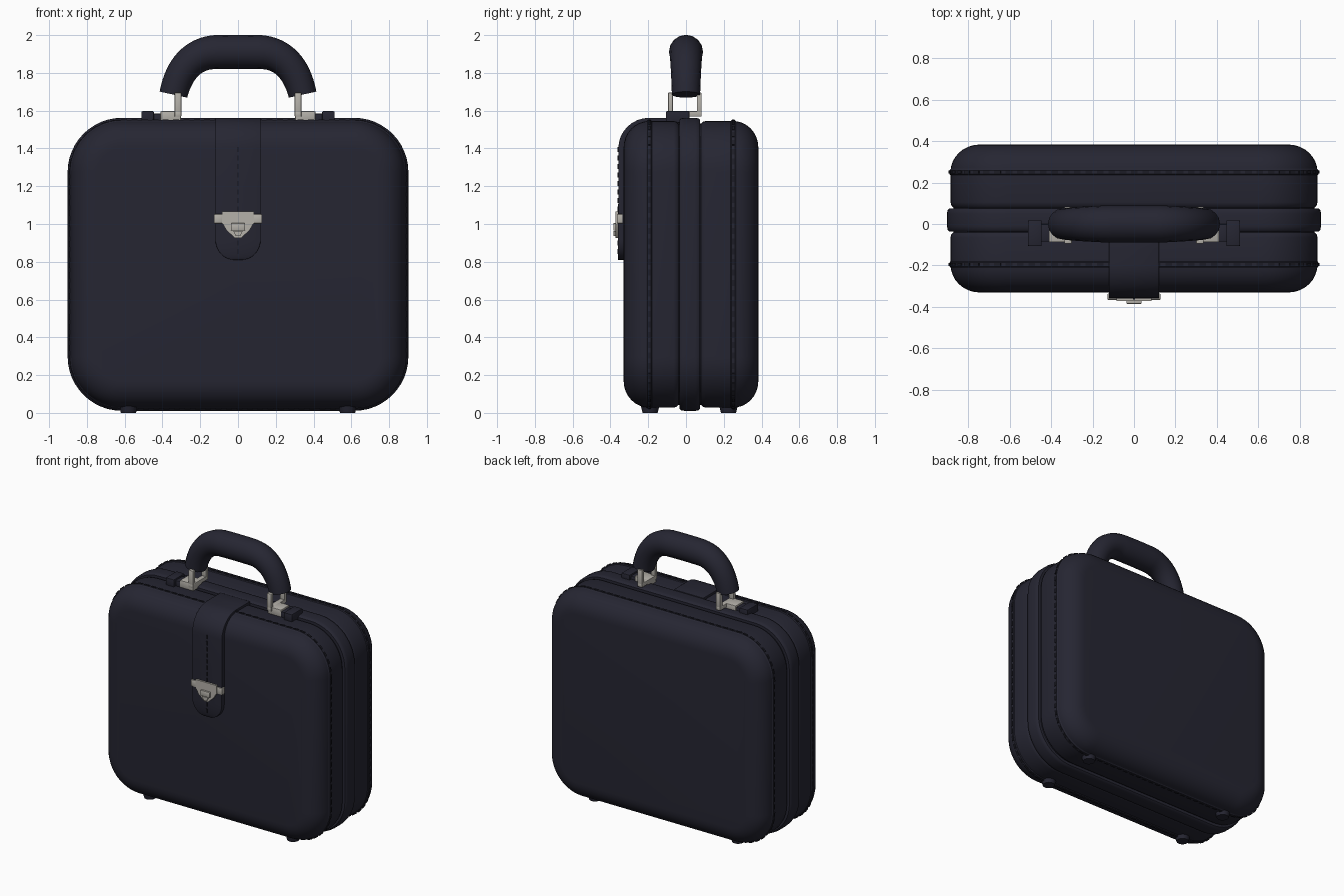
import bpy, bmesh, math
from mathutils import Vector, Matrix

if "Cube" in bpy.data.objects:
    bpy.data.objects.remove(bpy.data.objects["Cube"])


def material(name, rgb):
    m = bpy.data.materials.new(name)
    m.diffuse_color = (*rgb, 1)
    m.use_nodes = True
    m.node_tree.nodes["Principled BSDF"].inputs["Base Color"].default_value = m.diffuse_color
    return m


LEATHER = material("navy leather", (0.019, 0.019, 0.032))
THREAD = material("dark thread", (0.012, 0.012, 0.019))
METAL = material("brushed nickel", (0.46, 0.44, 0.40))


def finish(name, bm, mat, angle=40, recalc=True):
    if recalc:
        bmesh.ops.recalc_face_normals(bm, faces=bm.faces)
    me = bpy.data.meshes.new(name)
    bm.to_mesh(me)
    bm.free()
    ob = bpy.data.objects.new(name, me)
    bpy.context.collection.objects.link(ob)
    me.materials.append(mat)
    bpy.ops.object.select_all(action='DESELECT')
    bpy.context.view_layer.objects.active = ob
    ob.select_set(True)
    bpy.ops.object.shade_smooth_by_angle(angle=math.radians(angle))
    return ob


HW, ZB, ZT, R = 0.885, 0.028, 1.545, 0.27


def outline(inset, n=12):
    """Rounded rectangle in x,z, shrunk by inset."""
    r = R - inset
    pts = []
    for k, (sx, sz) in enumerate([(1, 1), (-1, 1), (-1, -1), (1, -1)]):
        cx = sx * (HW - R)
        cz = ZT - R if sz > 0 else ZB + R
        for i in range(n + 1):
            a = math.pi / 2 * (k + i / n)
            pts.append((cx + r * math.cos(a), cz + r * math.sin(a)))
    return pts


def loft(name, profile, mat, closed=False, angle=40):
    """Skin rounded rectangles along y; profile is (y, inset)."""
    bm = bmesh.new()
    rings = [[bm.verts.new((x, y, z)) for x, z in outline(i)] for y, i in profile]
    pairs = list(zip(rings, rings[1:]))
    if closed:
        pairs.append((rings[-1], rings[0]))
    for a, b in pairs:
        for j in range(len(a)):
            k = (j + 1) % len(a)
            bm.faces.new((a[j], a[k], b[k], b[j]))
    if not closed:
        bm.faces.new(rings[0])
        bm.faces.new(rings[-1])
    return finish(name, bm, mat, angle)


def add_box(bm, x, y, z, mtx=None):
    c = Vector(((x[0] + x[1]) / 2, (y[0] + y[1]) / 2, (z[0] + z[1]) / 2))
    m = Matrix.Translation(c) @ Matrix.Diagonal((x[1] - x[0], y[1] - y[0], z[1] - z[0], 1))
    bmesh.ops.create_cube(bm, size=1, matrix=mtx @ m if mtx else m)


def box(name, x, y, z, mat, bevel=0.006):
    bm = bmesh.new()
    add_box(bm, x, y, z)
    if bevel:
        bmesh.ops.bevel(bm, geom=bm.edges[:], offset=bevel, segments=2, profile=0.5, affect='EDGES')
    return finish(name, bm, mat)


def plate(name, pts, y0, y1, mat):
    """Extrude an x,z polygon along y."""
    bm = bmesh.new()
    f = bm.faces.new([bm.verts.new((x, y0, z)) for x, z in pts])
    g = bmesh.ops.extrude_face_region(bm, geom=[f])
    bmesh.ops.translate(bm, verts=[v for v in g['geom'] if isinstance(v, bmesh.types.BMVert)],
                        vec=(0, y1 - y0, 0))
    return finish(name, bm, mat)


# case body: pillowed front and back with grooves beside the middle band
F, S = 0.14, 8
arc = [(i / S * math.pi / 2) for i in range(S + 1)]
front = [(-0.195 - 0.135 * math.cos(a), F * (1 - math.sin(a))) for a in arc]
back = [(0.25 + 0.133 * math.sin(a), F * (1 - math.cos(a))) for a in arc]
mid = [(-0.065, 0), (-0.05, 0.004), (-0.04, 0.014), (0.08, 0.014), (0.09, 0.004), (0.105, 0)]
loft("case_body", front + mid + back, LEATHER)

# middle band
loft("middle_band", [(-0.035, 0.02), (-0.035, -0.006), (-0.027, -0.014), (-0.01, -0.017),
                     (0.05, -0.017), (0.067, -0.014), (0.075, -0.006), (0.075, 0.02)], LEATHER)

# seam piping with stitches along both edges
for label, ys in (("front", -0.195), ("back", 0.25)):
    loft(label + "_seam", [(ys + 0.018 * math.cos(a), 0.003 - 0.009 * math.sin(a))
                           for a in [i * math.pi / 3 for i in range(6)]], LEATHER, closed=True)
    bm = bmesh.new()
    ring = [Vector((x, ys, z)) for x, z in outline(-0.005, 24)]
    carry = 0.0
    for a, b in zip(ring, ring[1:] + ring[:1]):
        d = b - a
        s = carry
        while s < d.length:
            p = a + d.normalized() * s
            m = Matrix.Translation(p) @ Matrix.Rotation(-math.atan2(d.z, d.x), 4, 'Y')
            add_box(bm, (-0.016, 0.016), (-0.007, 0.007), (-0.004, 0.004), m)
            s += 0.055
        carry = s - d.length
    finish(label + "_stitches", bm, THREAD)

# closing flap: strip over the top edge and down the front, rounded tip
path = [(-0.03, 1.562, 0.12), (-0.12, 1.562, 0.12)]
path += [(-0.195 - 0.163 * math.sin(a), 1.402 + 0.16 * math.cos(a), 0.12) for a in arc]
path += [(-0.358, 1.2, 0.12), (-0.36, 0.92, 0.12)]
path += [(-0.36, 0.92 - 0.11 * math.sin(a), 0.02 + 0.1 * math.cos(a)) for a in arc[1:]]
bm = bmesh.new()
rows = [(bm.verts.new((-w, y, z)), bm.verts.new((w, y, z))) for y, z, w in path]
for (l0, r0), (l1, r1) in zip(rows, rows[1:]):
    bm.faces.new((l1, r1, r0, l0))
flap = finish("closing_flap", bm, LEATHER, recalc=False)
sol = flap.modifiers.new("thickness", 'SOLIDIFY')
sol.thickness, sol.offset = 0.032, -1
bev = flap.modifiers.new("soft_edge", 'BEVEL')
bev.width, bev.segments, bev.angle_limit = 0.006, 2, math.radians(50)

# flap centre stitches
bm = bmesh.new()
z = 0.84
while z < 1.42:
    add_box(bm, (-0.004, 0.004), (-0.363, -0.355), (z, z + 0.028))
    z += 0.045
finish("flap_stitches", bm, THREAD)

# clasp
plate("clasp_plate", [(-0.085, 1.0), (0.085, 1.0), (0.085, 1.065), (-0.085, 1.065)], -0.372, -0.34, METAL)
plate("clasp_shield", [(-0.08, 1.0), (-0.06, 0.965), (-0.015, 0.925), (0.015, 0.925),
                       (0.06, 0.965), (0.08, 1.0)], -0.372, -0.35, METAL)
box("clasp_lock", (-0.037, 0.037), (-0.385, -0.36), (0.965, 1.005), METAL, 0.004)
plate("clasp_button", [(-0.025, 0.962), (-0.012, 0.937), (0.012, 0.937), (0.025, 0.962)], -0.383, -0.36, METAL)
for s in (-1, 1):
    box("clasp_tab", sorted((s * 0.083, s * 0.127)), (-0.366, -0.335), (1.003, 1.052), METAL, 0.004)

# handle mounts: leather base, metal plate and U-shaped fork
for s in (-1, 1):
    side = "left" if s < 0 else "right"

    def sx(a, b):
        return sorted((s * a, s * b))
    box(side + "_mount_base", sx(0.445, 0.512), (-0.107, 0.018), (1.535, 1.597), LEATHER)
    box(side + "_mount_strap", sx(0.40, 0.455), (-0.085, 0.0), (1.535, 1.585), LEATHER)
    box(side + "_mount_plate", sx(0.302, 0.41), (-0.088, 0.01), (1.545, 1.597), METAL, 0.004)
    box(side + "_fork_bar", sx(0.30, 0.336), (-0.095, 0.083), (1.568, 1.597), METAL, 0.004)
    for y in ((-0.095, -0.069), (0.057, 0.083)):
        box(side + "_fork_prong", sx(0.30, 0.336), y, (1.568, 1.695), METAL, 0.004)

# handle grip: tapered tube along an arch
cu = bpy.data.curves.new("handle_grip", 'CURVE')
cu.dimensions, cu.bevel_depth, cu.bevel_resolution = '3D', 0.09, 6
cu.resolution_u, cu.use_fill_caps = 16, True
sp = cu.splines.new('BEZIER')
sp.bezier_points.add(3)
knots = [(-0.342, 1.685, -0.362, 1.60, -0.31, 1.83, 0.83), (-0.12, 1.91, -0.23, 1.905, -0.04, 1.912, 1.0),
         (0.12, 1.91, 0.04, 1.912, 0.23, 1.905, 1.0), (0.342, 1.685, 0.31, 1.83, 0.362, 1.60, 0.83)]
for p, (x, z, lx, lz, rx, rz, rad) in zip(sp.bezier_points, knots):
    p.handle_left_type = p.handle_right_type = 'FREE'
    p.co, p.handle_left, p.handle_right, p.radius = (x, 0, z), (lx, 0, lz), (rx, 0, rz), rad
cu.materials.append(LEATHER)
grip = bpy.data.objects.new("handle_grip", cu)
bpy.context.collection.objects.link(grip)
bpy.ops.object.select_all(action='DESELECT')
bpy.context.view_layer.objects.active = grip
grip.select_set(True)
bpy.ops.object.convert(target='MESH')
bpy.ops.object.shade_smooth_by_angle(angle=math.radians(40))

# feet
for x in (-0.58, 0.58):
    for y in (-0.19, 0.225):
        bm = bmesh.new()
        bmesh.ops.create_cone(bm, cap_ends=True, segments=24, radius1=0.04, radius2=0.05, depth=0.04,
                              matrix=Matrix.Translation((x, y, 0.02)))
        finish("foot", bm, LEATHER)
